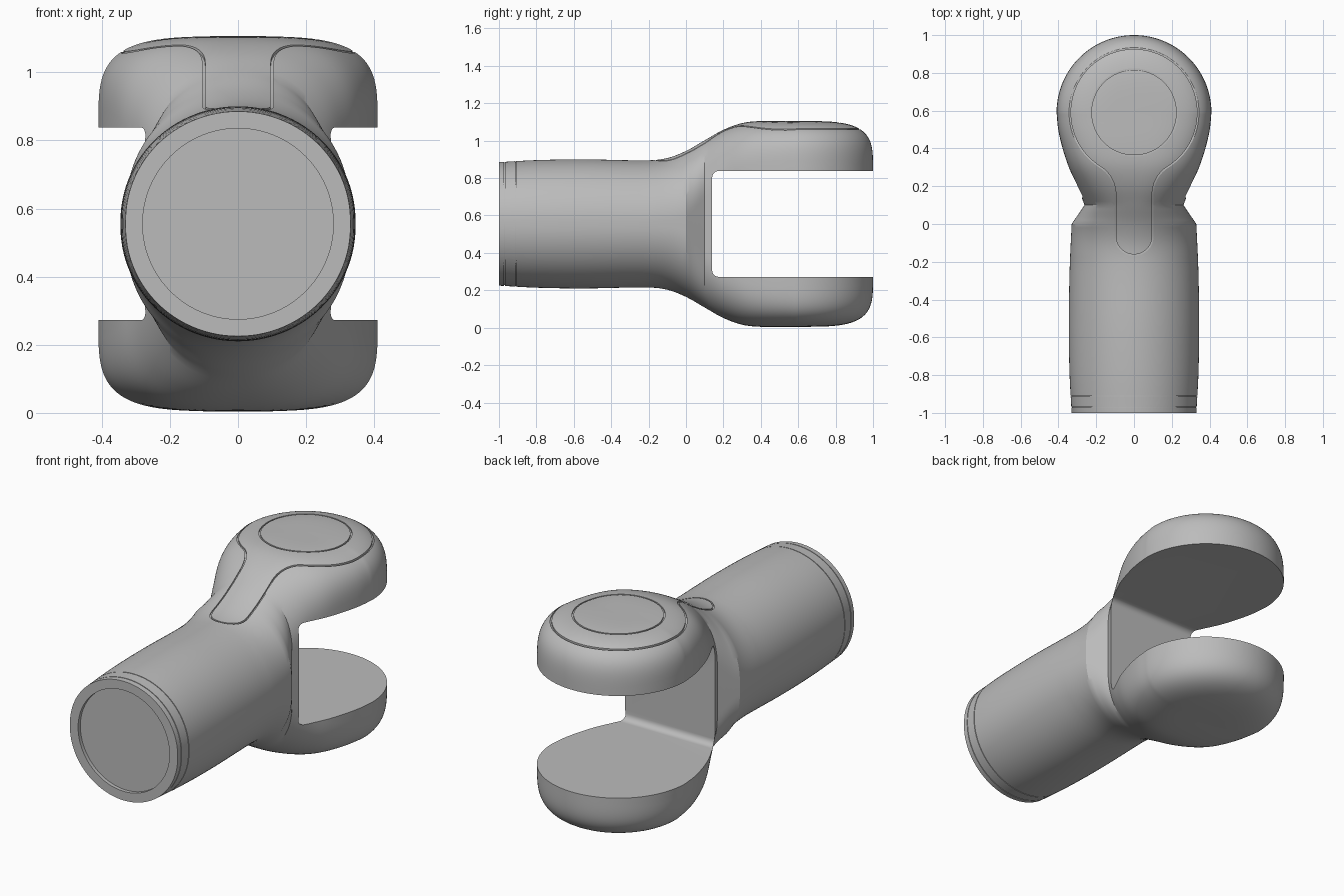
import bpy, bmesh, math
from math import sin, cos, pi, radians, sqrt

if "Cube" in bpy.data.objects:
    bpy.data.objects.remove(bpy.data.objects["Cube"], do_unlink=True)

MID = 0.555            # height of the tube axis
HEAD_Y, HEAD_R = 0.59, 0.41
SLOT = 0.283           # half height of the fork gap
HEAD_N = 3.8

grey = bpy.data.materials.new("plain grey")
grey.use_nodes = True
grey.diffuse_color = (0.5, 0.5, 0.5, 1)
grey.node_tree.nodes["Principled BSDF"].inputs["Base Color"].default_value = (0.5, 0.5, 0.5, 1)


def smooth_value(table, y):
    """Cubic interpolation through (y, value) pairs."""
    if y <= table[0][0]:
        return table[0][1]
    if y >= table[-1][0]:
        return table[-1][1]
    i = max(k for k in range(len(table) - 1) if table[k][0] <= y)

    def slope(k):
        a, b = table[max(k - 1, 0)], table[min(k + 1, len(table) - 1)]
        return (b[1] - a[1]) / (b[0] - a[0])
    (y0, v0), (y1, v1) = table[i], table[i + 1]
    d = y1 - y0
    t = (y - y0) / d
    return ((2*t**3 - 3*t**2 + 1) * v0 + (t**3 - 2*t**2 + t) * d * slope(i)
            + (3*t**2 - 2*t**3) * v1 + (t**3 - t**2) * d * slope(i + 1))


# Shape along the length: half widths, half height, wall height, squareness
TUBE_W = [(-1, .33), (-.8, .341), (-.55, .345), (-.25, .341), (0, .33)]
NECK_W = [(.1, .262), (.2, .3), (.3, .345), (.4, .378), (.5, .401), (.59, .41)]
HEIGHT = [(-1, .33), (-.8, .341), (-.55, .345), (-.2, .34), (-.1, .352), (0, .39), (.1, .447),
          (.2, .503), (.3, .539), (.4, .55), (.59, .55)]
WALL = [(-.2, .01), (0, .04), (.1, .14), (.2, .23), (.3, .27), (.4, SLOT), (.59, SLOT)]
SQUARE = [(-.2, 2), (0, 2.05), (.2, 2.5), (.4, 3.2), (.59, HEAD_N)]


def half_width(y):
    if y <= 0:
        return smooth_value(TUBE_W, y)
    if y < .1:
        return .33 + (.262 - .33) * y / .1
    if y <= HEAD_Y:
        return smooth_value(NECK_W, y)
    return sqrt(max(HEAD_R**2 - (y - HEAD_Y)**2, 0))


def top_height(x, y):
    """Height of the upper skin above the axis."""
    if y > HEAD_Y:
        ratio, n = math.hypot(x, y - HEAD_Y) / HEAD_R, HEAD_N
    else:
        ratio, n = abs(x) / half_width(y), smooth_value(SQUARE, y)
    wall = smooth_value(WALL, y)
    return wall + (smooth_value(HEIGHT, y) - wall) * max(1 - min(ratio, 1)**n, 0)**(1 / n)


def section(y, steps=26):
    n = HEAD_N if y > HEAD_Y else smooth_value(SQUARE, y)
    quarter = []
    for i in range(steps + 1):
        x = half_width(y) * max(cos(i / steps * pi / 2), 0)**(2 / n) if i < steps else 0
        quarter.append((x, top_height(x, y)))
    upper = quarter + [(-x, z) for x, z in reversed(quarter[:-1])]
    ring = upper + [(x, -z) for x, z in reversed(upper)]
    return [(x, y, MID + z) for x, z in ring]


def loft(name, rings, closed=False):
    bm = bmesh.new()
    rows = [[bm.verts.new(p) for p in ring] for ring in rings]
    pairs = list(zip(rows, rows[1:])) + ([(rows[-1], rows[0])] if closed else [])
    for a, b in pairs:
        for i in range(len(a)):
            j = (i + 1) % len(a)
            bm.faces.new((a[i], a[j], b[j], b[i]))
    if not closed:
        bm.faces.new(rows[0])
        bm.faces.new(rows[-1])
    bmesh.ops.recalc_face_normals(bm, faces=bm.faces)
    return finish(name, bm)


def finish(name, bm):
    mesh = bpy.data.meshes.new(name)
    bm.to_mesh(mesh)
    bm.free()
    mesh.materials.append(grey)
    obj = bpy.data.objects.new(name, mesh)
    bpy.context.collection.objects.link(obj)
    return obj


# Tube, neck and rounded fork head as one loft
stations = [-1 + .05 * i for i in range(17)] + [-.2 + .02 * i for i in range(40)]
stations = [y for y in stations if y < HEAD_Y - .005]
stations = sorted(set(round(y, 3) for y in stations))
stations += [HEAD_Y + HEAD_R * sin(radians(a)) for a in range(0, 89, 2)]
body = loft("fork_arm", [section(y) for y in stations])


def cut(cutter):
    cutter.hide_render = True
    mod = body.modifiers.new("cut", 'BOOLEAN')
    mod.operation, mod.solver, mod.object = 'DIFFERENCE', 'EXACT', cutter
    bpy.context.view_layer.objects.active = body
    bpy.ops.object.modifier_apply(modifier=mod.name)
    bpy.data.objects.remove(cutter, do_unlink=True)


# Fork gap with rounded inner corners
def gap_ring(x, r=.035):
    pts = [(1.2, -SLOT), (1.2, SLOT)]
    for a in range(90, 181, 15):
        pts.append((.14 + r + r * cos(radians(a)), SLOT - r + r * sin(radians(a))))
    pts += [(y, -z) for y, z in reversed(pts[2:])]
    return [(x, y, MID + z) for y, z in pts]


cut(loft("gap_cutter", [gap_ring(-.6), gap_ring(.6)]))

# Shallow recess in the tube end
cut(loft("recess_cutter", [[(.28 * cos(a), y, MID + .28 * sin(a))
                            for a in (2 * pi * k / 96 for k in range(96))]
                           for y in (-1.1, -.98)]))


# Fine panel grooves on the upper skin
def arc(cx, cy, r, start, end, steps):
    return [(cx + r * cos(radians(start + (end - start) * i / steps)),
             cy + r * sin(radians(start + (end - start) * i / steps))) for i in range(steps + 1)]


def groove(path, half=.004, depth=.008):
    rings = []
    for i, (x, y) in enumerate(path):
        (ax, ay), (bx, by) = path[i - 1], path[(i + 1) % len(path)]
        length = math.hypot(bx - ax, by - ay)
        nx, ny = (ay - by) / length * half, (bx - ax) / length * half
        z = MID + top_height(x, y)
        rings.append([(x + s * nx, y + s * ny, z + dz)
                      for s, dz in ((-1, -depth), (1, -depth), (1, .02), (-1, .02))])
    cut(loft("groove_cutter", rings, closed=True))


groove(arc(0, HEAD_Y, .23, 0, 360, 96)[:-1])

# Keyhole outline: head circle, concave shoulders and rounded tongue
R, F, T = .34, .17, .1
dy = sqrt((R + F)**2 - (T + F)**2)
turn = math.degrees(math.atan2(dy, T + F))
right = arc(0, HEAD_Y, R, 90, -turn, 48) + arc(T + F, HEAD_Y - dy, F, 180 - turn, 180, 14)[1:]
right += [(T, .157 - .02 * i) for i in range(1, 11)] + arc(0, -.065, T, 0, -90, 14)
groove(right + [(-x, y) for x, y in reversed(right[1:-1])])

# Thin rings near the tube end
for y in (-.91, -.97):
    r = smooth_value(TUBE_W, y)
    rings = []
    for k in range(104):
        a = 2 * pi * k / 104
        rings.append([((r + dr) * cos(a), y + w, MID + (r + dr) * sin(a))
                      for dr, w in ((-.004, -.002), (-.004, .002), (.03, .002), (.03, -.002))])
    cut(loft("ring_cutter", rings, closed=True))

for o in bpy.context.selected_objects:
    o.select_set(False)
body.select_set(True)
bpy.context.view_layer.objects.active = body
bpy.ops.object.shade_smooth_by_angle(angle=radians(28))
